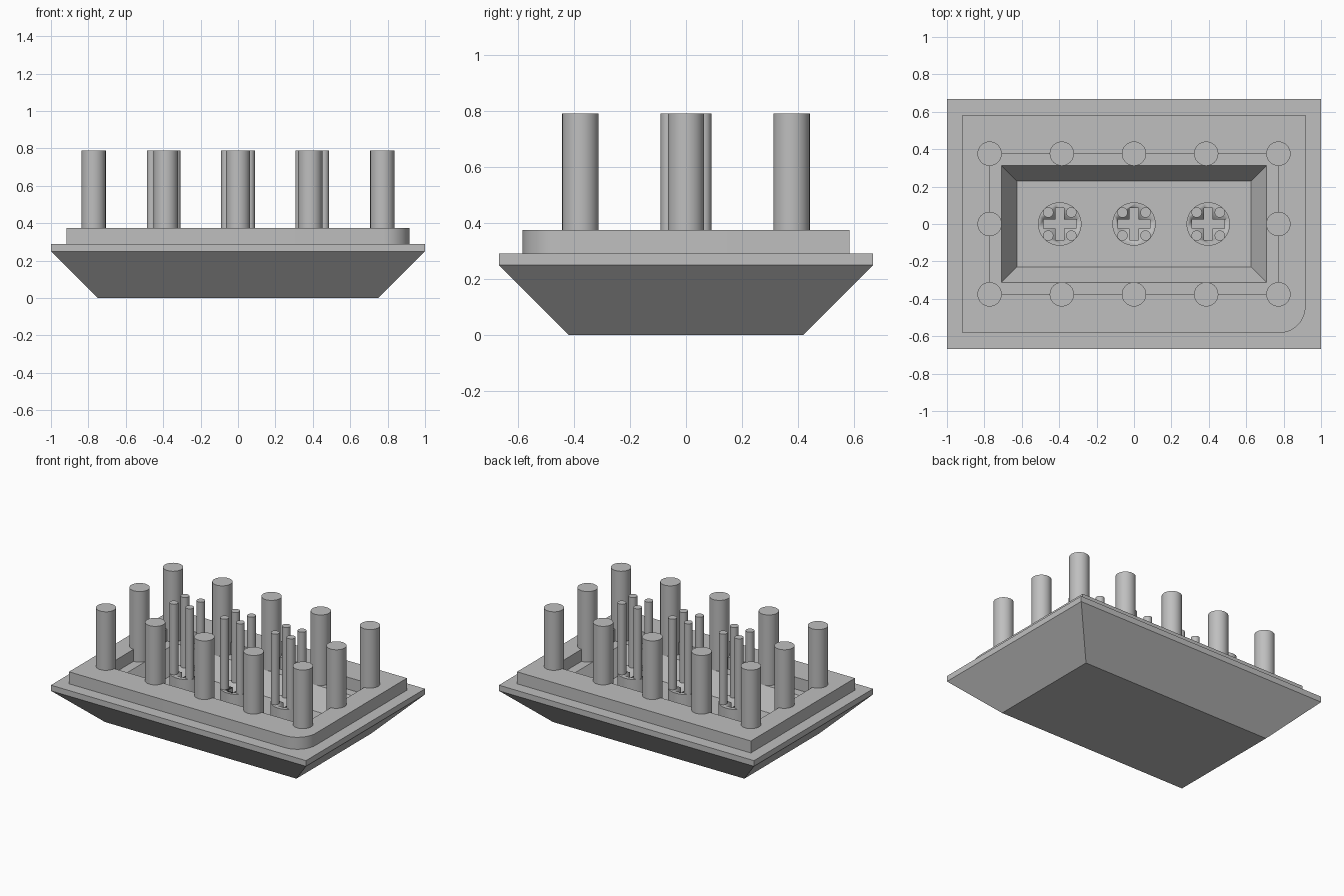
import bpy
import bmesh
from math import cos, sin, pi, radians

cube = bpy.data.objects.get("Cube")
if cube:
    bpy.data.objects.remove(cube, do_unlink=True)

GREY = (0.52, 0.52, 0.52, 1)
mat = bpy.data.materials.new("plain grey")
mat.use_nodes = True
mat.diffuse_color = GREY
mat.node_tree.nodes["Principled BSDF"].inputs["Base Color"].default_value = GREY

LEDGE, FLOOR, TOP = 0.29, 0.15, 0.79


def finish(name, bm):
    """Turn a bmesh into a grey object with sharp edges kept."""
    bmesh.ops.recalc_face_normals(bm, faces=bm.faces)
    mesh = bpy.data.meshes.new(name)
    bm.to_mesh(mesh)
    bm.free()
    mesh.materials.append(mat)
    ob = bpy.data.objects.new(name, mesh)
    bpy.context.collection.objects.link(ob)
    bpy.ops.object.select_all(action="DESELECT")
    ob.select_set(True)
    bpy.context.view_layer.objects.active = ob
    bpy.ops.object.shade_smooth_by_angle(angle=radians(30))
    return ob


def ring(x, y, radius=0.0, steps=10):
    """Rectangle outline whose front left corner may be rounded."""
    pts = [(x, y), (-x, y), (-x, -y)]
    for i in range(steps + 1):
        a = -pi / 2 + pi / 2 * i / steps
        pts.append((x - radius + radius * cos(a), -y + radius + radius * sin(a)))
    return pts


def cylinder(name, x, y, z0, z1, radius, sides=32):
    bm = bmesh.new()
    bmesh.ops.create_cone(bm, cap_ends=True, segments=sides,
                          radius1=radius, radius2=radius, depth=z1 - z0)
    bmesh.ops.translate(bm, verts=bm.verts, vec=(x, y, (z0 + z1) / 2))
    return finish(name, bm)


# Tray: one continuous skin from the underside, over the rim, into the pocket
levels = [
    (0.75, 0.417, 0.0, 0.0),
    (1.0, 0.667, 0.0, 0.25),
    (1.0, 0.667, 0.0, LEDGE),
    (0.917, 0.583, 0.142, LEDGE),
    (0.917, 0.583, 0.142, 0.375),
    (0.773, 0.377, 0.0, 0.375),
    (0.773, 0.377, 0.0, LEDGE),
    (0.708, 0.312, 0.0, LEDGE),
    (0.625, 0.229, 0.0, FLOOR),
]
bm = bmesh.new()
rows = [[bm.verts.new((px, py, z)) for px, py in ring(x, y, r)]
        for x, y, r, z in levels]
for low, high in zip(rows, rows[1:]):
    for i in range(len(low)):
        j = (i + 1) % len(low)
        bm.faces.new((low[i], low[j], high[j], high[i]))
bm.faces.new(rows[0])
bm.faces.new(rows[-1])
bmesh.ops.remove_doubles(bm, verts=bm.verts, dist=0.0001)
finish("tray", bm)

# Posts around the pocket edge
spots = [(0.386 * i, s * 0.376) for i in range(-2, 3) for s in (-1, 1)]
spots += [(-0.772, 0), (0.772, 0)]
for i, (x, y) in enumerate(spots):
    cylinder(f"edge_post_{i + 1}", x, y, LEDGE - 0.01, TOP, 0.065)


def cross_cutter(x):
    """Plus-shaped prism used to cut the socket of a stem."""
    arm, half = 0.086, 0.024
    pts = []
    for k in range(4):
        c, s = round(cos(k * pi / 2)), round(sin(k * pi / 2))
        for px, py in ((arm, -half), (arm, half), (half, half)):
            pts.append((x + px * c - py * s, px * s + py * c))
    bm = bmesh.new()
    face = bm.faces.new([bm.verts.new((px, py, FLOOR + 0.01)) for px, py in pts])
    ext = bmesh.ops.extrude_face_region(bm, geom=[face])
    up = [v for v in ext["geom"] if isinstance(v, bmesh.types.BMVert)]
    bmesh.ops.translate(bm, verts=up, vec=(0, 0, 0.3))
    ob = finish("cross_cutter", bm)
    ob.hide_render = True
    return ob


# Stems with cross sockets, each carrying four thin pins
for n, x in enumerate((-0.397, 0, 0.397)):
    stem = cylinder(f"stem_{n + 1}", x, 0, FLOOR - 0.01, LEDGE, 0.116, 48)
    cutter = cross_cutter(x)
    mod = stem.modifiers.new("socket", "BOOLEAN")
    mod.operation = "DIFFERENCE"
    mod.solver = "EXACT"
    mod.object = cutter
    bpy.ops.object.select_all(action="DESELECT")
    bpy.context.view_layer.objects.active = stem
    stem.select_set(True)
    bpy.ops.object.modifier_apply(modifier=mod.name)
    bpy.data.objects.remove(cutter, do_unlink=True)
    for sx in (-1, 1):
        for sy in (-1, 1):
            cylinder(f"pin_{n + 1}", x + sx * 0.062, sy * 0.062,
                     LEDGE - 0.02, TOP, 0.028, 24)
